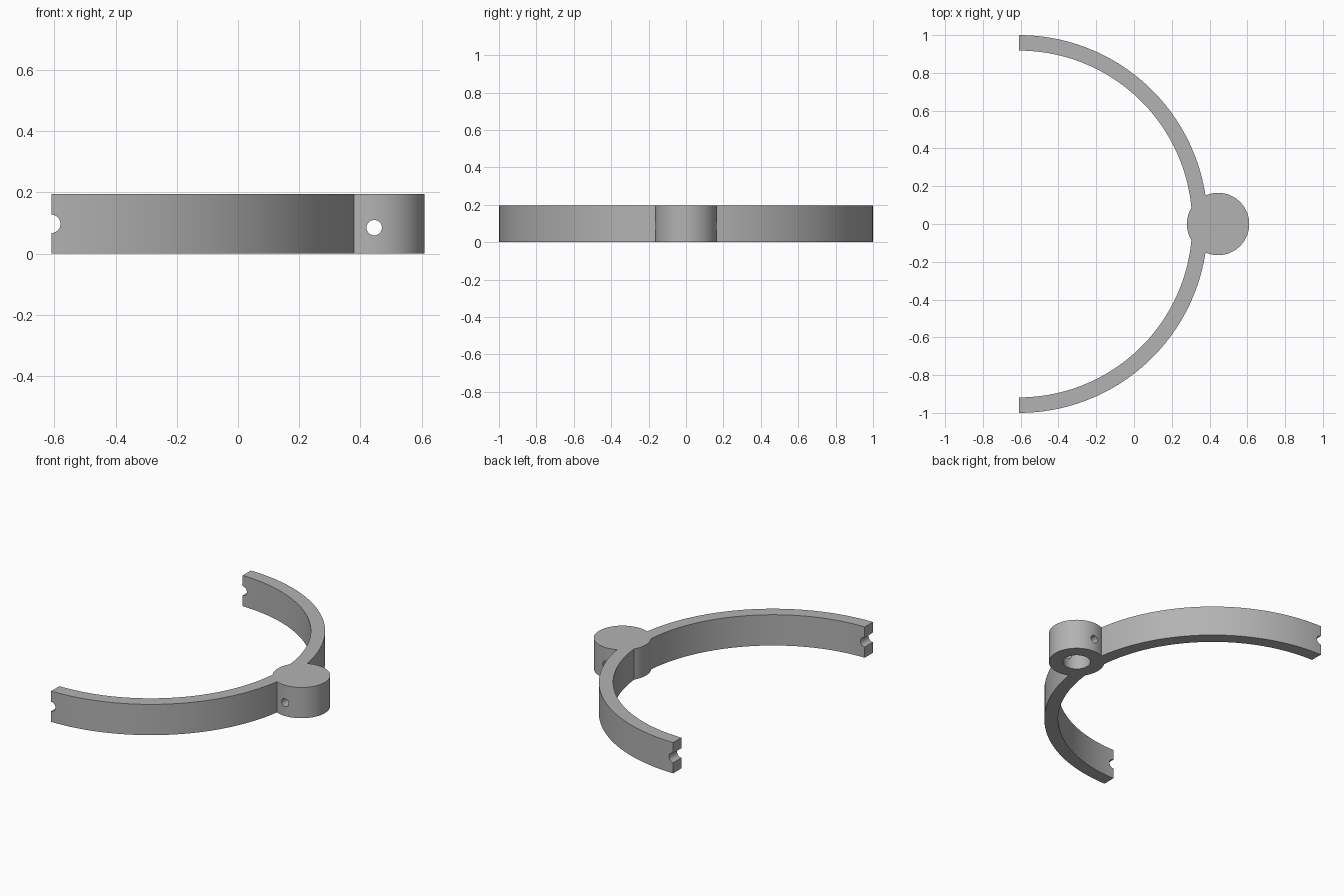
import bpy, bmesh
from math import sin, cos, acos, pi
from mathutils import Matrix

cube = bpy.data.objects.get("Cube")
if cube:
    bpy.data.objects.remove(cube, do_unlink=True)

H = 0.195                      # height of the whole part
RING_X, R_OUT, R_IN = -0.61, 1.0, 0.918
BOSS_X, R_BOSS = 0.445, 0.165
D = BOSS_X - RING_X

grey = bpy.data.materials.new("plain grey")
grey.use_nodes = True
colour = (0.45, 0.45, 0.45, 1)
grey.diffuse_color = colour
grey.node_tree.nodes["Principled BSDF"].inputs["Base Color"].default_value = colour


def make_object(name, bm):
    bmesh.ops.recalc_face_normals(bm, faces=bm.faces)
    mesh = bpy.data.meshes.new(name)
    bm.to_mesh(mesh)
    bm.free()
    mesh.materials.append(grey)
    obj = bpy.data.objects.new(name, mesh)
    bpy.context.collection.objects.link(obj)
    return obj


def arc(cx, r, a0, a1, n):
    steps = [a0 + (a1 - a0) * i / n for i in range(n + 1)]
    return [(cx + r * cos(a), r * sin(a)) for a in steps]


def meeting_angles(r):
    """Angles, from the ring centre and boss centre, where the circles cross."""
    a = acos((D * D + r * r - R_BOSS ** 2) / (2 * D * r))
    b = acos((r * r - D * D - R_BOSS ** 2) / (2 * D * R_BOSS))
    return a, b


def cylinder(name, x, z, r, depth, along_y):
    bm = bmesh.new()
    bmesh.ops.create_cone(bm, cap_ends=True, segments=48, radius1=r, radius2=r, depth=depth)
    if along_y:
        bmesh.ops.rotate(bm, verts=bm.verts, matrix=Matrix.Rotation(pi / 2, 3, 'X'))
    bmesh.ops.translate(bm, verts=bm.verts, vec=(x, 0, z))
    obj = make_object(name, bm)
    obj.hide_render = True
    return obj


# Half ring and round boss as one extruded outline
ao, bo = meeting_angles(R_OUT)
ai, bi = meeting_angles(R_IN)
outline = (arc(RING_X, R_OUT, -pi / 2, -ao, 48)
           + arc(BOSS_X, R_BOSS, -bo, bo, 48)[1:-1]
           + arc(RING_X, R_OUT, ao, pi / 2, 48)
           + arc(RING_X, R_IN, pi / 2, ai, 48)
           + arc(BOSS_X, R_BOSS, bi, 2 * pi - bi, 16)[1:-1]
           + arc(RING_X, R_IN, -ai, -pi / 2, 48))
bm = bmesh.new()
base = bm.faces.new([bm.verts.new((x, y, 0)) for x, y in outline])
top = bmesh.ops.extrude_face_region(bm, geom=[base], use_keep_orig=True)
bmesh.ops.translate(bm, vec=(0, 0, H),
                    verts=[v for v in top["geom"] if isinstance(v, bmesh.types.BMVert)])
bracket = make_object("half_ring_bracket", bm)

# Blind socket under the boss, cross pin hole, and half-round end notches
cutters = [cylinder("socket_cutter", BOSS_X, 0.07, 0.082, 0.2, False),
           cylinder("pin_hole_cutter", BOSS_X, 0.085, 0.025, 0.6, True),
           cylinder("end_notch_cutter", RING_X, H / 2, 0.03, 2.4, True)]
bpy.context.view_layer.objects.active = bracket
for cutter in cutters:
    mod = bracket.modifiers.new(cutter.name, 'BOOLEAN')
    mod.operation, mod.solver, mod.object = 'DIFFERENCE', 'EXACT', cutter
    bpy.ops.object.modifier_apply(modifier=mod.name)
for cutter in cutters:
    bpy.data.objects.remove(cutter, do_unlink=True)

bpy.ops.object.select_all(action='DESELECT')
bracket.select_set(True)
bpy.ops.object.shade_smooth_by_angle(angle=pi / 6)
